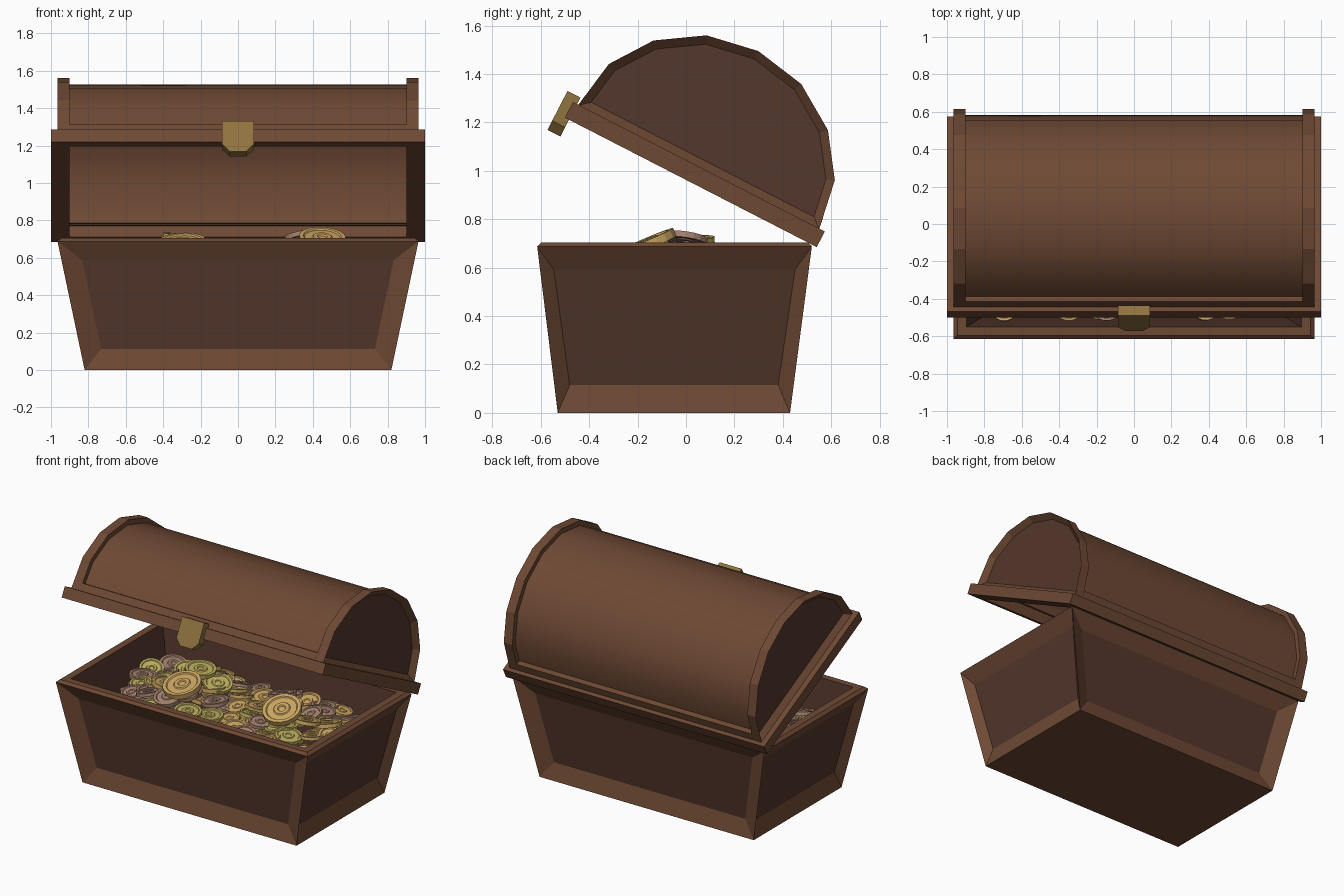
import bpy, bmesh, math, random
from mathutils import Matrix, Vector

if "Cube" in bpy.data.objects:
    bpy.data.objects.remove(bpy.data.objects["Cube"])

random.seed(7)


def material(name, r, g, b):
    m = bpy.data.materials.new(name)
    m.diffuse_color = (r, g, b, 1)
    m.use_nodes = True
    m.node_tree.nodes["Principled BSDF"].inputs["Base Color"].default_value = m.diffuse_color
    return m


WOOD = material("wood", 0.155, 0.066, 0.034)
PANEL = material("dark_wood", 0.088, 0.038, 0.025)
BRASS = material("brass", 0.28, 0.17, 0.05)
COINS = [material("gold", 0.60, 0.38, 0.12), material("pale_gold", 0.50, 0.42, 0.11),
         material("copper", 0.38, 0.22, 0.16)]

# Open lid frame: y runs back, z runs up out of the lid
LID = Matrix.Translation((0, 0.02, 0.9525)) @ Matrix.Rotation(math.radians(-27.2), 4, 'X')


def finish(name, bm, mats, matrix=None):
    bmesh.ops.recalc_face_normals(bm, faces=bm.faces[:])
    me = bpy.data.meshes.new(name)
    bm.to_mesh(me)
    bm.free()
    for m in mats:
        me.materials.append(m)
    ob = bpy.data.objects.new(name, me)
    bpy.context.collection.objects.link(ob)
    if matrix:
        ob.matrix_world = matrix
    return ob


def rect(bm, x, y0, y1, z):
    return [bm.verts.new(p) for p in ((-x, y0, z), (x, y0, z), (x, y1, z), (-x, y1, z))]


def bridge(bm, a, b):
    n = len(a)
    return [bm.faces.new((a[i], a[(i + 1) % n], b[(i + 1) % n], b[i])) for i in range(n)]


def prism(bm, points, offset):
    """Closed polygon extruded by an offset; returns the far cap."""
    a = [bm.verts.new(p) for p in points]
    b = [bm.verts.new(Vector(p) + Vector(offset)) for p in points]
    bm.faces.new(a[::-1])
    cap = bm.faces.new(b)
    bridge(bm, a, b)
    return cap


# Chest body: tapered box with chamfered lip, hollow inside, four sunk panels
bm = bmesh.new()
rings = [rect(bm, 0.82, -0.53, 0.43, 0), rect(bm, 0.965, -0.615, 0.52, 0.688),
         rect(bm, 0.945, -0.597, 0.505, 0.705), rect(bm, 0.895, -0.55, 0.455, 0.705),
         rect(bm, 0.765, -0.47, 0.37, 0.06)]
bm.faces.new(rings[0][::-1])
sides = bridge(bm, rings[0], rings[1])
for lo, hi in zip(rings[1:], rings[2:]):
    inner = bridge(bm, lo, hi)
floor = bm.faces.new(rings[4])
bm.normal_update()
bmesh.ops.inset_individual(bm, faces=sides, thickness=0.108, depth=-0.045, use_even_offset=True)
for f in sides:
    f.material_index = 1
    if abs(f.normal.x) > 0.7:
        c = f.calc_center_median().y
        for v in f.verts:
            v.co.y = c + (v.co.y - c) * 1.12
for f in inner + [floor]:
    f.material_index = 1
finish("chest_body", bm, [WOOD, PANEL])

# Lid rim: flat rectangular ring
bm = bmesh.new()
loops = [rect(bm, x, -y, y, z) for x, y, z in
         ((1.0, 0.585, 0), (1.0, 0.585, 0.073), (0.9, 0.53, 0.073), (0.9, 0.53, 0))]
for i in range(4):
    bridge(bm, loops[i], loops[(i + 1) % 4])
finish("lid_rim", bm, [WOOD], LID)

# Arched lid ends, each with a sunk panel
half = [(0.56, 0.07), (0.525, 0.28), (0.405, 0.451), (0.22, 0.57)]
arch = half + [(0, 0.61)] + [(-y, z) for y, z in reversed(half)]
for side, s in (("right", 1), ("left", -1)):
    bm = bmesh.new()
    cap = prism(bm, [(0.9 * s, y, z) for y, z in arch], (0.065 * s, 0, 0))
    bmesh.ops.recalc_face_normals(bm, faces=bm.faces[:])
    bmesh.ops.inset_individual(bm, faces=[cap], thickness=0.036, depth=-0.035,
                               use_even_offset=True)
    cap.material_index = 1
    finish(side + "_lid_end", bm, [WOOD, PANEL], LID)

# Curved barrel of the lid, a thin smooth shell
bm = bmesh.new()
outer = [(y * 0.945, z * 0.945) for y, z in arch]
shell = outer + [(y * 0.975, z * 0.975) for y, z in reversed(outer)]
ends = [[bm.verts.new((x, y, z)) for y, z in shell] for x in (-0.9, 0.9)]
bridge(bm, *ends)
barrel = finish("lid_barrel", bm, [WOOD], LID)
bpy.context.view_layer.objects.active = barrel
barrel.select_set(True)
bpy.ops.object.shade_smooth_by_angle(angle=math.radians(40))

# Low rails along the front and back of the barrel
for name, s in (("back_lid_rail", 1), ("front_lid_rail", -1)):
    bm = bmesh.new()
    prism(bm, [(-0.9, s * y, z) for y, z in
               ((0.56, 0.07), (0.552, 0.122), (0.50, 0.122), (0.50, 0.07))], (1.8, 0, 0))
    finish(name, bm, [WOOD], LID)

# Brass clasp hanging from the lid front
bm = bmesh.new()
prism(bm, [(x, -0.626, z) for x, z in ((-0.085, 0.103), (0.085, 0.103), (0.085, -0.035),
                                      (0.045, -0.078), (-0.045, -0.078), (-0.085, -0.035))],
      (0, 0.06, 0))
finish("clasp", bm, [BRASS], LID)

# Coins: lathed discs with raised edge and centre ring, heaped in two mounds
face = [(1, .14), (.82, .14), (.77, .08), (.44, .08), (.39, .14), (.22, .14), (.17, .08)]
profile = [(r, -z) for r, z in reversed(face)] + face


def add_coin(bm, matrix, mat, n=18):
    loops = [[bm.verts.new(matrix @ Vector((r * math.cos(k * math.tau / n),
                                            r * math.sin(k * math.tau / n), z)))
              for k in range(n)] for r, z in profile]
    faces = [bm.faces.new(loops[0][::-1]), bm.faces.new(loops[-1])]
    for a, b in zip(loops, loops[1:]):
        faces += bridge(bm, a, b)
    for f in faces:
        f.material_index = mat


def heap(x, y):
    return (0.535 + 0.15 * math.exp(-((x + 0.32) / 0.3) ** 2 - (y / 0.3) ** 2)
            + 0.13 * math.exp(-((x - 0.45) / 0.28) ** 2 - ((y + 0.08) / 0.28) ** 2))


def pose(x, y, z, tx, ty, r):
    return (Matrix.Translation((x, y, z)) @ Matrix.Rotation(tx, 4, 'X')
            @ Matrix.Rotation(ty, 4, 'Y') @ Matrix.Scale(r, 4))


bm = bmesh.new()
for drop, spacing, tilt in ((0.06, 0.105, 0.15), (0.015, 0.115, 0.33)):
    placed = []
    for _ in range(2500):
        r = random.uniform(0.065, 0.095)
        x = random.uniform(-0.85 + r, 0.85 - r)
        y = random.uniform(-0.52 + r, 0.42 - r)
        if all((x - a) ** 2 + (y - b) ** 2 > spacing ** 2 for a, b in placed):
            placed.append((x, y))
            add_coin(bm, pose(x, y, heap(x, y) - drop + random.uniform(-0.015, 0.015),
                              random.uniform(-tilt, tilt), random.uniform(-tilt, tilt), r),
                     random.choice((0, 0, 1, 2, 2)))
# Large coins lying on the mounds
for x, y, z, tx, ty, r, m in ((0.45, -0.16, 0.70, 0.40, 0.05, 0.125, 0),
                              (-0.30, -0.18, 0.68, 0.30, -0.05, 0.125, 0),
                              (-0.30, 0.02, 0.71, 0.05, 0.1, 0.10, 1),
                              (0.34, 0.0, 0.72, -0.15, -0.2, 0.09, 2)):
    add_coin(bm, pose(x, y, z, tx, ty, r), m)
finish("coins", bm, COINS)
